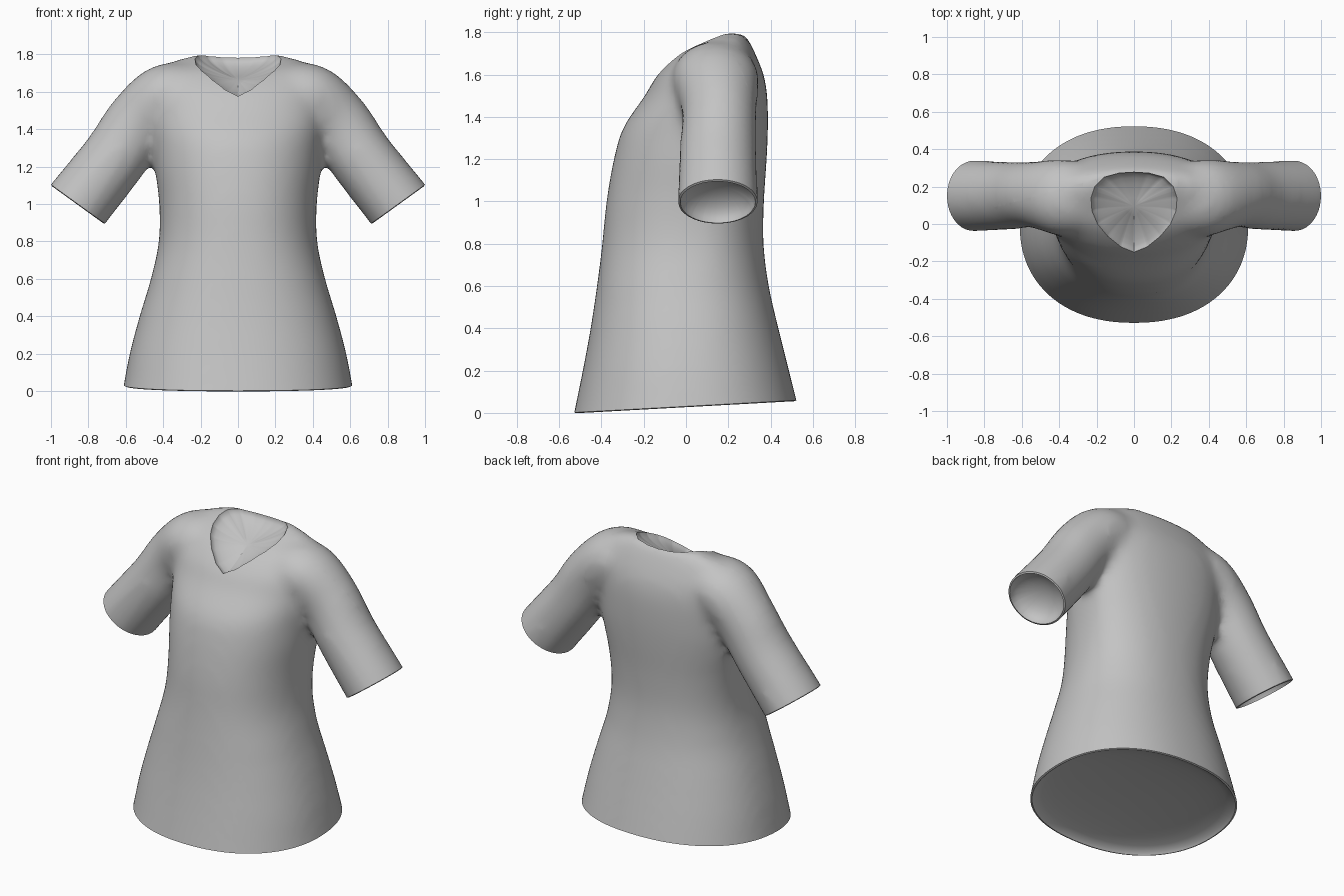
import bpy, bmesh, math
from mathutils import Vector

cube = bpy.data.objects.get("Cube")
if cube:
    bpy.data.objects.remove(cube)

# Torso sections: height, half width, front y, back y
TORSO = [(-.12, .645, -.555, .565), (0, .618, -.53, .538), (.2, .58, -.489, .488),
         (.4, .527, -.452, .438), (.6, .467, -.422, .392), (.8, .424, -.397, .367),
         (1, .422, -.377, .369), (1.2, .446, -.342, .382), (1.35, .46, -.297, .388),
         (1.5, .48, -.195, .385), (1.6, .49, -.135, .368), (1.7, .465, -.035, .328),
         (1.75, .385, .06, .303), (1.796, .25, .155, .28)]

# Sleeve sections: centre x, centre z, radius, centre y, half depth
SLEEVE = [(.25, 1.595, .155, .14, .19), (.39, 1.572, .177, .14, .205),
          (.535, 1.432, .178, .157, .178), (.658, 1.25, .177, .152, .182),
          (.857, .998, .181, .15, .191), (.93, .9, .178, .15, .191)]
SLEEVE_END = Vector((.857, .15, .996))
SLEEVE_AXIS = Vector((.585, 0, -.81))

# Right half of the neck opening seen from above, front point to back
NECK = [(0, -.15), (.07, -.122), (.14, -.066), (.195, 0), (.225, .07),
        (.23, .14), (.21, .2), (.16, .25), (.08, .272), (0, .277)]

SIDES = 48
STEPS = 5
BOWL_STEPS = 7


def smooth_rows(rows):
    """Interpolate the sections with a Catmull-Rom spline."""
    out = []
    for i in range(len(rows) - 1):
        a, b = rows[max(i - 1, 0)], rows[i]
        c, d = rows[i + 1], rows[min(i + 2, len(rows) - 1)]
        for s in range(STEPS):
            t = s / STEPS
            out.append([q + t * ((r - p) / 2 + t * (p - 2.5 * q + 2 * r - e / 2
                        + t * (1.5 * (q - r) + (e - p) / 2)))
                        for p, q, r, e in zip(a, b, c, d)])
    return out + [list(rows[-1])]


def loft(bm, rings):
    """Closed skin over a list of rings of points."""
    loops = [[bm.verts.new(p) for p in ring] for ring in rings]
    for lower, upper in zip(loops, loops[1:]):
        for i in range(SIDES):
            j = (i + 1) % SIDES
            bm.faces.new((lower[i], lower[j], upper[j], upper[i]))
    bm.faces.new(loops[0][::-1])
    bm.faces.new(loops[-1])


def angles():
    return [2 * math.pi * i / SIDES for i in range(SIDES)]


def torso_ring(z, half, front, back):
    blend = min(max((z - .6) / .7, 0), 1)
    mid = max(.15 * blend, (front + back) / 2)
    ring = []
    for a in angles():
        c, s = (math.copysign(abs(f) ** .9, f) for f in (math.cos(a), math.sin(a)))
        depth = back - mid if s > 0 else mid - front
        ring.append((half * c, mid + depth * s, z))
    return ring


def sleeve_rings(side):
    rows = smooth_rows(SLEEVE)
    rings = []
    for i, (x, z, r, y, depth) in enumerate(rows):
        before, after = rows[max(i - 1, 0)], rows[min(i + 1, len(rows) - 1)]
        d = Vector((after[0] - before[0], after[1] - before[1])).normalized()
        rings.append([(side * (x - d.y * r * math.cos(a)), y + depth * math.sin(a),
                       z + d.x * r * math.cos(a)) for a in angles()])
    return rings


def geometry_of(faces):
    return list({v for f in faces for v in f.verts}) + \
        list({e for f in faces for e in f.edges}) + list(faces)


def extrude_rim(bm, edges):
    """Extrude an open edge loop; return the new verts and edges."""
    new = bmesh.ops.extrude_edge_only(bm, edges=edges)["geom"]
    return ([g for g in new if isinstance(g, bmesh.types.BMVert)],
            [g for g in new if isinstance(g, bmesh.types.BMEdge) and g.is_boundary])


def sink_bowl(bm, edges, normal, depth):
    """Close an opening with a sunken rounded lining."""
    rim = {v for e in edges for v in e.verts}
    centre = sum((v.co for v in rim), Vector()) / len(rim)
    scale = 1
    for i in range(1, BOWL_STEPS + 1):
        turn = math.pi / 2 * i / BOWL_STEPS
        verts, edges = extrude_rim(bm, edges)
        middle = sum((v.co for v in verts), Vector()) / len(verts)
        target = centre - normal * depth * math.sin(turn)
        for v in verts:
            v.co = target + (v.co - middle) * (math.cos(turn) / scale)
        scale = math.cos(turn)
    bmesh.ops.pointmerge(bm, verts=verts, merge_co=target)


def open_end(bm, faces, point, normal, depth):
    """Cut an end, turn its edge slightly inward and line it."""
    normal = normal.normalized()
    cut = bmesh.ops.bisect_plane(bm, geom=geometry_of(faces), plane_co=point - normal * .004,
                                 plane_no=normal, clear_outer=True)["geom_cut"]
    edges = [e for e in cut if isinstance(e, bmesh.types.BMEdge) and e.is_boundary]
    verts, edges = extrude_rim(bm, edges)
    centre = sum((v.co for v in verts), Vector()) / len(verts)
    for v in verts:
        v.co += (centre - v.co).normalized() * .01 + normal * .004
    sink_bowl(bm, edges, normal, depth)


def open_neck(bm):
    """Trim the neckline with upright planes, remove the inside and line it."""
    outline = NECK + [(-x, y) for x, y in NECK[-2:0:-1]]
    inside = [f for f in bm.faces if f.calc_center_median().z > 1.4]
    for (x, y), (u, w) in zip(outline, outline[1:] + outline[:1]):
        point, normal = Vector((x, y, 0)), Vector((w - y, x - u, 0)).normalized()
        geom = bmesh.ops.bisect_plane(bm, geom=geometry_of(inside), plane_co=point,
                                      plane_no=normal)["geom"]
        inside = [f for f in geom if isinstance(f, bmesh.types.BMFace)
                  and (f.calc_center_median() - point).dot(normal) < 0]
    bmesh.ops.delete(bm, geom=inside, context="FACES")
    rim = [e for e in bm.edges if e.is_boundary]
    sink_bowl(bm, rim, Vector((0, -.4, .92)), .06)


# Rough closed body and sleeves
bm = bmesh.new()
loft(bm, [torso_ring(*row) for row in smooth_rows(TORSO)])
for side in (1, -1):
    loft(bm, sleeve_rings(side))
bmesh.ops.recalc_face_normals(bm, faces=bm.faces[:])
mesh = bpy.data.meshes.new("shirt")
bm.to_mesh(mesh)
bm.free()
shirt = bpy.data.objects.new("shirt", mesh)
bpy.context.collection.objects.link(shirt)

# Merge them into one soft skin
remesh = shirt.modifiers.new("merge", "REMESH")
remesh.mode = "VOXEL"
remesh.voxel_size = .026
soften = shirt.modifiers.new("soften", "SMOOTH")
soften.factor = .5
soften.iterations = 14
depsgraph = bpy.context.evaluated_depsgraph_get()
skin = bpy.data.meshes.new_from_object(shirt.evaluated_get(depsgraph))
shirt.modifiers.clear()
shirt.data = skin
bpy.data.meshes.remove(mesh)
skin.name = "shirt"

# Form the hem, the cuffs and the neck
bm = bmesh.new()
bm.from_mesh(skin)
open_end(bm, bm.faces[:], Vector((0, 0, .027)), Vector((0, .055, -1)), .07)
for side in (1, -1):
    flip = Vector((side, 1, 1))
    cuff = [f for f in bm.faces if f.calc_center_median().x * side > .5
            and f.calc_center_median().z > .7]
    open_end(bm, cuff, SLEEVE_END * flip, SLEEVE_AXIS * flip, .1)
open_neck(bm)
bmesh.ops.recalc_face_normals(bm, faces=bm.faces[:])
bm.to_mesh(skin)
bm.free()

# Plain grey cloth
cloth = bpy.data.materials.new("grey cloth")
cloth.use_nodes = True
grey = (.55, .55, .55, 1)
cloth.diffuse_color = grey
cloth.node_tree.nodes["Principled BSDF"].inputs["Base Color"].default_value = grey
skin.materials.clear()
skin.materials.append(cloth)

bpy.ops.object.select_all(action="DESELECT")
shirt.select_set(True)
bpy.context.view_layer.objects.active = shirt
bpy.ops.object.shade_smooth_by_angle(angle=math.radians(50))
